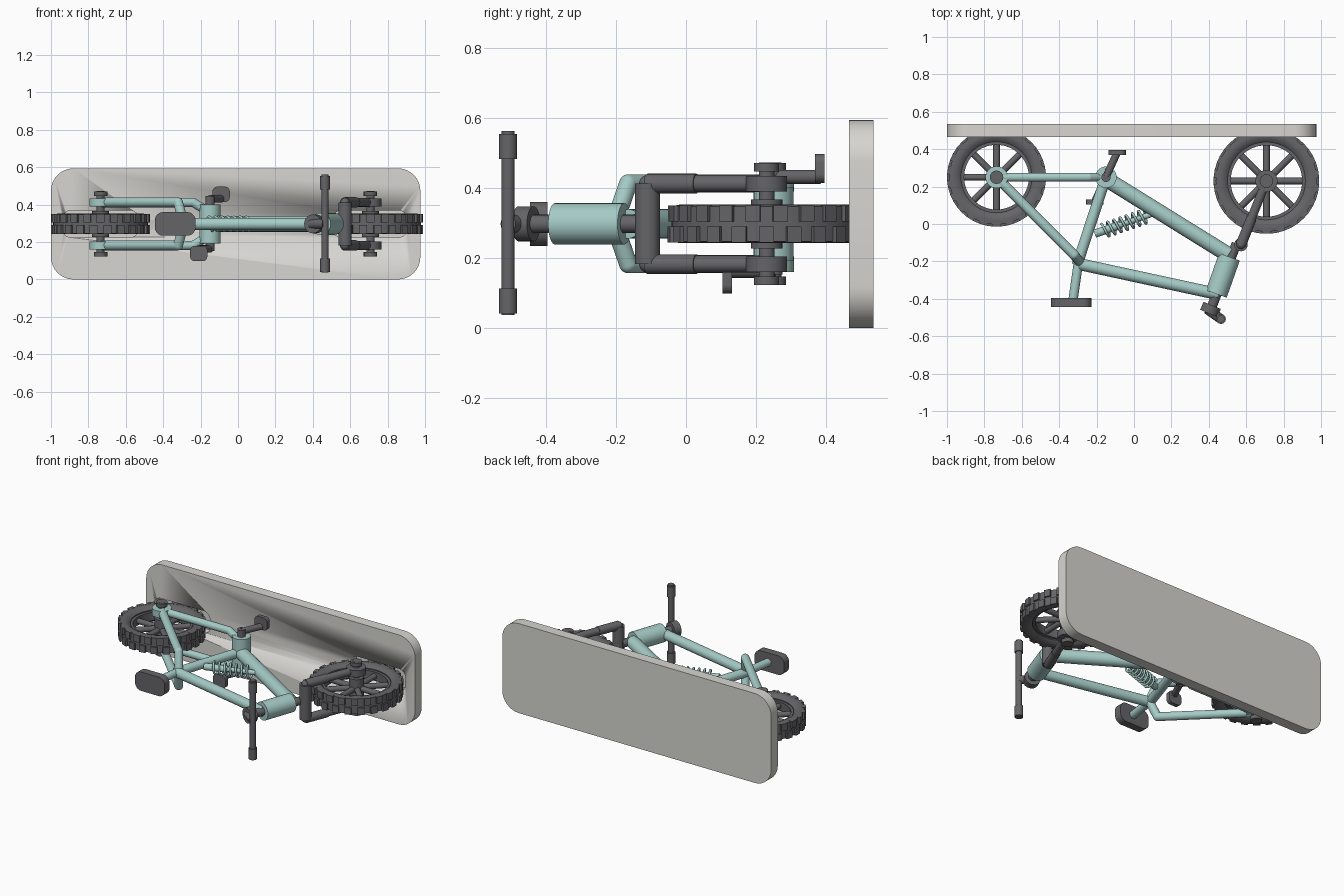
import bpy, bmesh, math
from mathutils import Vector, Matrix

if "Cube" in bpy.data.objects:
    bpy.data.objects.remove(bpy.data.objects["Cube"])

ZC = 0.297  # middle plane of the bike


def material(name, rgb):
    m = bpy.data.materials.new(name)
    m.diffuse_color = (*rgb, 1)
    m.use_nodes = True
    m.node_tree.nodes["Principled BSDF"].inputs["Base Color"].default_value = m.diffuse_color
    return m


TEAL = material("teal_paint", (0.38, 0.6, 0.57))
DARK = material("dark_rubber", (0.13, 0.13, 0.14))
PLATE = material("pale_plate", (0.68, 0.67, 0.64))


def finish(bm, name, mat):
    bmesh.ops.recalc_face_normals(bm, faces=bm.faces)
    for f in bm.faces:
        f.smooth = True
    for e in bm.edges:
        e.smooth = len(e.link_faces) == 2 and e.calc_face_angle() < 0.6
    me = bpy.data.meshes.new(name)
    bm.to_mesh(me)
    bm.free()
    ob = bpy.data.objects.new(name, me)
    bpy.context.collection.objects.link(ob)
    if mat:
        me.materials.append(mat)
    return ob


def add_cyl(bm, a, b, r, n=24):
    a, b = Vector(a), Vector(b)
    d = b - a
    m = Matrix.Translation((a + b) / 2) @ d.to_track_quat('Z', 'Y').to_matrix().to_4x4()
    bmesh.ops.create_cone(bm, cap_ends=True, segments=n, radius1=r, radius2=r,
                          depth=d.length, matrix=m)


def rod(name, pts, r, mat, n=24):
    """Tube along points, with ball joints; points without z lie on the middle plane."""
    bm = bmesh.new()
    pts = [(p[0], p[1], ZC + (p[2] if len(p) > 2 else 0)) for p in pts]
    for a, b in zip(pts, pts[1:]):
        add_cyl(bm, a, b, r, n)
    for p in pts[1:-1]:
        bmesh.ops.create_uvsphere(bm, u_segments=n, v_segments=12, radius=r,
                                  matrix=Matrix.Translation(p))
    return finish(bm, name, mat)


def rounded_slab(name, c, size, r, mat):
    """Box with the corners rounded as seen from the front."""
    bm = bmesh.new()
    bmesh.ops.create_cube(bm, size=1, matrix=Matrix.Translation(c) @ Matrix.Diagonal((*size, 1)))
    edges = [e for e in bm.edges if abs(e.verts[0].co.y - e.verts[1].co.y) > 1e-4]
    bmesh.ops.bevel(bm, geom=edges, offset=r, segments=8, profile=0.5, affect='EDGES')
    return finish(bm, name, mat)


def add_ring(bm, c, profile, n=64):
    """Closed (radius, z) profile turned about an upright axis."""
    rings = []
    for i in range(n):
        a = 2 * math.pi * i / n
        rings.append([bm.verts.new((c[0] + r * math.cos(a), c[1] + r * math.sin(a), ZC + z))
                      for r, z in profile])
    k = len(profile)
    for i in range(n):
        p, q = rings[i], rings[(i + 1) % n]
        for j in range(k):
            bm.faces.new((p[j], q[j], q[(j + 1) % k], p[(j + 1) % k]))


def wheel(name, x, y, R, drop_mat):
    # Tyre with two staggered rows of tread blocks
    bm = bmesh.new()
    half = [(R - .075, .035), (R - .06, .048), (R - .035, .055), (R - .012, .05)]
    add_ring(bm, (x, y), half + [(r, -z) for r, z in reversed(half)])
    for i in range(44):
        a = 2 * math.pi * i / 44
        m = (Matrix.Translation((x, y, ZC)) @ Matrix.Rotation(a, 4, 'Z')
             @ Matrix.Translation((R - .012, 0, .03 if i % 2 else -.03))
             @ Matrix.Diagonal((.022, .042, .046, 1)))
        bmesh.ops.create_cube(bm, size=1, matrix=m)
    finish(bm, name + "_tyre", DARK)
    # Rim, spokes and hub
    bm = bmesh.new()
    add_ring(bm, (x, y), [(R - .092, .028), (R - .07, .028), (R - .07, -.028), (R - .092, -.028)])
    for i in range(8):
        a = math.pi / 4 * i
        s = R - .085
        add_cyl(bm, (x, y, ZC), (x + s * math.cos(a), y + s * math.sin(a), ZC), .018, 12)
    add_cyl(bm, (x, y, ZC - .07), (x, y, ZC + .07), .045)
    finish(bm, name + "_rim_and_spokes", DARK)
    # Axle, end nuts and mounting discs
    rod(name + "_axle", [(x, y, -.165), (x, y, .175)], .022, DARK)
    for s, side in ((1, "upper"), (-1, "lower")):
        rod(f"{name}_{side}_mount", [(x, y, s * .093), (x, y, s * .137)], .059, drop_mat, 32)
        rod(f"{name}_{side}_nut", [(x, y, s * .15), (x, y, s * .174)], .036, DARK, 16)


REAR, FRONT = (-.735, .25), (.708, .23)
wheel("rear_wheel", *REAR, .265, TEAL)
wheel("front_wheel", *FRONT, .283, DARK)

# Backing plate with wheel pockets
plate = rounded_slab("plate", (-.0125, .5, ZC), (1.975, .07, .594), .12, PLATE)
for i, (x0, x1) in enumerate(((-.94, -.53), (.505, .905))):
    cut = rounded_slab(f"pocket_cutter_{i}", ((x0 + x1) / 2, .47, ZC), (x1 - x0, .1, .145), .05, None)
    cut.hide_render = True
    cut.hide_set(True)
    mod = plate.modifiers.new("pocket", 'BOOLEAN')
    mod.operation = 'DIFFERENCE'
    mod.solver = 'EXACT'
    mod.object = cut

# Frame tubes
BB = (-.15, .25)
rod("down_tube", [(-.14, .235), (.505, -.165)], .042, TEAL)
rod("top_tube", [(-.29, -.215), (.45, -.375)], .032, TEAL)
rod("seat_tube", [BB, (-.305, -.22)], .029, TEAL)
rod("seat_post", [(-.295, -.19), (-.325, -.4)], .025, TEAL)
rod("pedal_shell", [(*BB, -.105), (*BB, .105)], .057, TEAL, 32)
rod("head_tube", [(.51, -.176), (.44, -.374)], .059, TEAL, 32)
for s, side in ((1, "upper"), (-1, "lower")):
    rod(f"{side}_chain_stay", [(*REAR, s * .115), (-.24, .25, s * .115), (-.15, .25, s * .06)], .024, TEAL)
    rod(f"{side}_seat_stay", [(*REAR, s * .115), (-.32, -.165, s * .115), (-.29, -.205, 0)], .026, TEAL)

# Shock absorber with coil spring
A, B = Vector((-.21, -.052, ZC)), Vector((.13, .065, ZC))
rod("shock_rod", [A[:2], B[:2]], .015, TEAL)
rod("shock_body", [A[:2], A.lerp(B, .4)[:2]], .022, TEAL)
d = (B - A).normalized()
u = Vector((-d.y, d.x, 0))
cu = bpy.data.curves.new("shock_spring", 'CURVE')
cu.dimensions = '3D'
cu.bevel_depth = .007
cu.bevel_resolution = 2
sp = cu.splines.new('POLY')
N, TURNS = 120, 7
sp.points.add(N)
for i in range(N + 1):
    t = i / N
    a = 2 * math.pi * TURNS * t
    p = A.lerp(B, .14 + .68 * t) + .038 * (u * math.cos(a) + Vector((0, 0, math.sin(a))))
    sp.points[i].co = (*p, 1)
cu.materials.append(TEAL)
bpy.context.collection.objects.link(bpy.data.objects.new("shock_spring", cu))

# Front fork
CROWN = (.572, -.11)
rod("fork", [(*FRONT, .115), (*CROWN, .115), (*CROWN, -.115), (*FRONT, -.115)], .024, DARK)
rod("fork_crown", [(*CROWN, -.115), (*CROWN, .115)], .036, DARK)
for s, side in ((1, "upper"), (-1, "lower")):
    rod(f"{side}_fork_sleeve", [(*CROWN, s * .115), (.628, .03, s * .115)], .028, DARK)
rod("steering_post", [(.548, -.105), (.405, -.47)], .026, DARK)

# Handlebar
rod("stem_clamp", [(.418, -.435), (.4, -.478)], .05, DARK, 32)
rod("stem", [(.39, -.455), (.465, -.508)], .026, DARK)
rod("handlebar", [(.465, -.508, -.26), (.465, -.508, .265)], .019, DARK)
for s, side in ((1, "upper"), (-1, "lower")):
    rod(f"{side}_grip", [(.465, -.508, s * .185), (.465, -.508, s * .256)], .026, DARK)

# Saddle
rounded_slab("saddle", (-.336, -.42, ZC), (.218, .05, .126), .045, DARK)

# Cranks and pedals, half a turn apart
rod("crank_axle", [(*BB, -.145), (*BB, .15)], .025, DARK)
for s, side in ((1, "upper"), (-1, "lower")):
    px, py = BB[0] + s * .06, BB[1] + s * .132
    rod(f"{side}_crank", [(*BB, s * .134), (px, py, s * .134)], .02, DARK)
    rounded_slab(f"{side}_pedal", (px, py, ZC + s * .158), (.092, .027, .082), .025, DARK)
